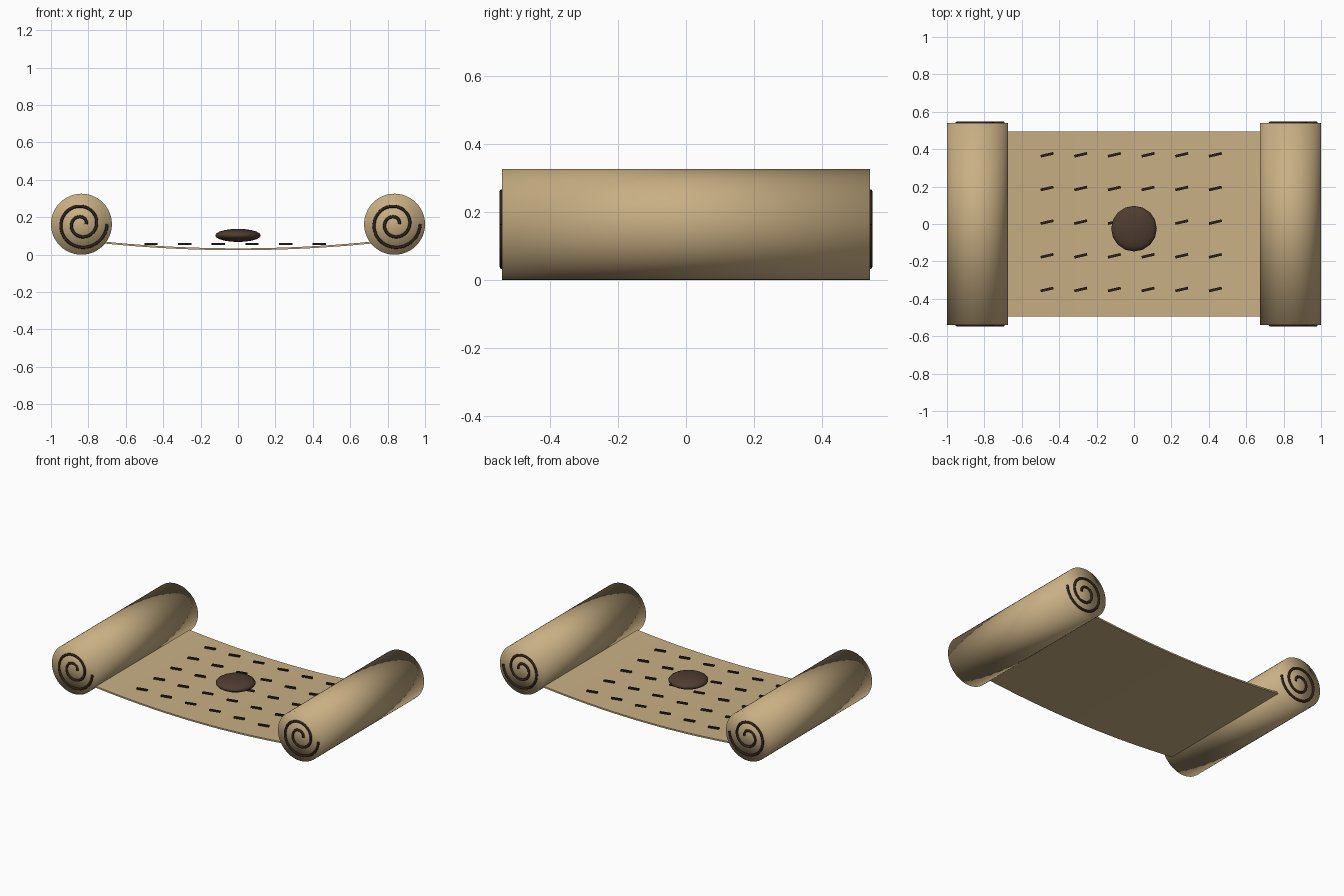
import bpy
import bmesh
from math import pi, cos, sin, radians
from mathutils import Matrix

cube = bpy.data.objects.get("Cube")
if cube:
    bpy.data.objects.remove(cube, do_unlink=True)


def material(name, rgb):
    mat = bpy.data.materials.new(name)
    mat.use_nodes = True
    mat.diffuse_color = (*rgb, 1)
    mat.node_tree.nodes["Principled BSDF"].inputs["Base Color"].default_value = (*rgb, 1)
    return mat


PARCHMENT = material("parchment", (0.58, 0.43, 0.23))
INK = material("dark ink", (0.028, 0.015, 0.011))
WAX = material("brown wax", (0.078, 0.045, 0.03))

ROLL_X, ROLL_R, ROLL_HALF = 0.837, 0.163, 0.54


def add_mesh(name, bm, mat, smooth=False):
    mesh = bpy.data.meshes.new(name)
    bmesh.ops.recalc_face_normals(bm, faces=bm.faces)
    for face in bm.faces:
        face.smooth = smooth
    bm.to_mesh(mesh)
    bm.free()
    mesh.materials.append(mat)
    obj = bpy.data.objects.new(name, mesh)
    bpy.context.collection.objects.link(obj)
    return obj


def roll(name, x):
    bm = bmesh.new()
    place = Matrix.Translation((x, 0, ROLL_R)) @ Matrix.Rotation(pi / 2, 4, 'X')
    bmesh.ops.create_cone(bm, cap_ends=True, segments=48, radius1=ROLL_R,
                          radius2=ROLL_R, depth=2 * ROLL_HALF, matrix=place)
    add_mesh(name, bm, PARCHMENT, smooth=True)


def spiral(name, x, y, turns=2, steps=64):
    curve = bpy.data.curves.new(name, 'CURVE')
    curve.dimensions = '3D'
    curve.bevel_depth = 0.008
    curve.bevel_resolution = 2
    curve.use_fill_caps = True
    line = curve.splines.new('POLY')
    line.points.add(steps)
    for i, point in enumerate(line.points):
        t = i / steps
        angle, r = turns * 2 * pi * t, 0.025 + 0.113 * t
        point.co = (x + r * cos(angle), y, ROLL_R + r * sin(angle), 1)
    curve.materials.append(INK)
    obj = bpy.data.objects.new(name, curve)
    bpy.context.collection.objects.link(obj)


# Rolled ends with an ink spiral on each cap
for side, x in (("left", ROLL_X), ("right", -ROLL_X)):
    roll(side + "_roll", x)
    for end, y in (("front", -ROLL_HALF), ("back", ROLL_HALF)):
        spiral(f"{side}_{end}_spiral", x, y)

# Sagging sheet between the rolls
bm = bmesh.new()
rows = []
for i in range(25):
    x = -0.8 + 1.6 * i / 24
    z = 0.034 + 0.07 * x * x
    rows.append([bm.verts.new((x, y, z)) for y in (-0.495, 0.495)])
for a, b in zip(rows, rows[1:]):
    bm.faces.new((a[0], b[0], b[1], a[1]))
sheet = add_mesh("sheet", bm, PARCHMENT, smooth=True)
solid = sheet.modifiers.new("thickness", 'SOLIDIFY')
solid.thickness = 0.01
solid.offset = 1
sheet.select_set(True)
bpy.context.view_layer.objects.active = sheet
bpy.ops.object.modifier_apply(modifier=solid.name)
bpy.ops.object.shade_smooth_by_angle(angle=radians(30))

# Slanted ink strokes in rows
bm = bmesh.new()
for col in range(6):
    for row in range(5):
        place = (Matrix.Translation((-0.465 + 0.18 * col, 0.37 - 0.18 * row, 0.058))
                 @ Matrix.Rotation(radians(13), 4, 'Z')
                 @ Matrix.Diagonal((0.07, 0.014, 0.01, 1)))
        bmesh.ops.create_cube(bm, size=1, matrix=place)
add_mesh("ink_strokes", bm, INK)

# Flattened wax seal
bm = bmesh.new()
bmesh.ops.create_uvsphere(
    bm, u_segments=16, v_segments=10, radius=1,
    matrix=Matrix.Translation((0, -0.025, 0.103)) @ Matrix.Diagonal((0.122, 0.122, 0.035, 1)))
add_mesh("wax_seal", bm, WAX, smooth=True)
